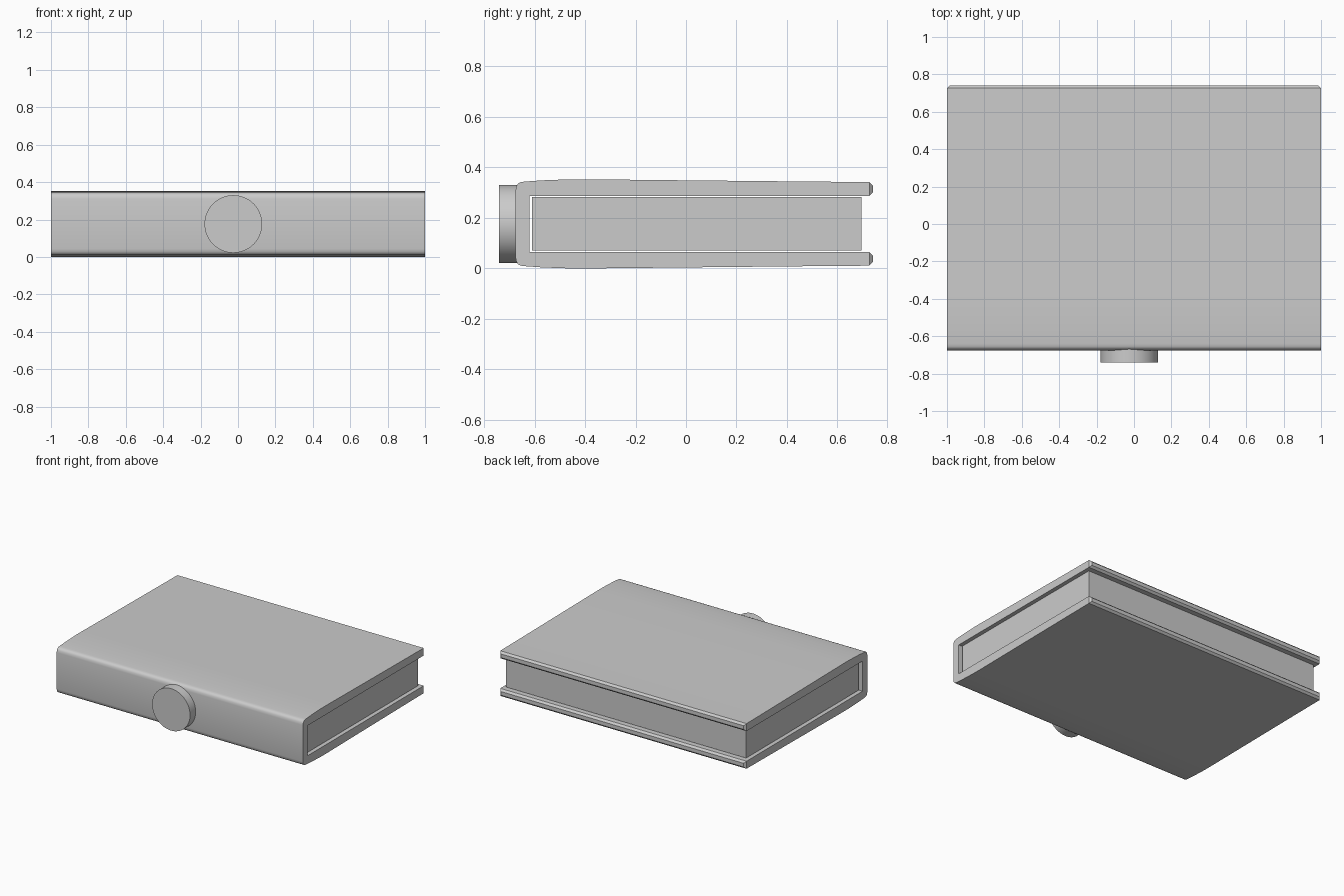
import bpy, bmesh, math

if "Cube" in bpy.data.objects:
    bpy.data.objects.remove(bpy.data.objects["Cube"])

MID = 0.1765


def finish(bm, name, angle=35):
    bmesh.ops.recalc_face_normals(bm, faces=bm.faces)
    mesh = bpy.data.meshes.new(name)
    bm.to_mesh(mesh)
    bm.free()
    ob = bpy.data.objects.new(name, mesh)
    bpy.context.collection.objects.link(ob)
    bpy.ops.object.select_all(action='DESELECT')
    ob.select_set(True)
    bpy.context.view_layer.objects.active = ob
    bpy.ops.object.shade_smooth_by_angle(angle=math.radians(angle))
    return ob


# Cover: upper half of the C-shaped section (y, z), mirrored about mid height
outer = [(-0.675, 0.31), (-0.672, 0.326), (-0.665, 0.337), (-0.655, 0.342),
         (-0.64, 0.344), (-0.57, 0.349), (-0.46, 0.353), (-0.38, 0.353),
         (-0.1, 0.35), (0.2, 0.347), (0.5, 0.344), (0.74, 0.342)]
inner = [(0.74, 0.287), (-0.62, 0.287)]
half = outer + inner
flip = [(y, 2 * MID - z) for y, z in reversed(half)]
bm = bmesh.new()
section = bm.faces.new([bm.verts.new((-1, y, z)) for y, z in half + flip])
ext = bmesh.ops.extrude_face_region(bm, geom=[section])
bmesh.ops.translate(bm, vec=(2, 0, 0),
                    verts=[g for g in ext['geom'] if isinstance(g, bmesh.types.BMVert)])
bm.normal_update()
# Chamfered fore edges
tips = [e for e in bm.edges if all(v.co.y > 0.73 for v in e.verts)]
bmesh.ops.bevel(bm, geom=tips, offset=0.014, segments=1, affect='EDGES', profile=0.5)
finish(bm, "cover")

# Page block, slightly inset from the cover ends
bm = bmesh.new()
bmesh.ops.create_cube(bm, size=1)
for v in bm.verts:
    v.co.x *= 1.95
    v.co.y = -0.61 if v.co.y < 0 else 0.695
    v.co.z = MID + v.co.z * 0.212
finish(bm, "page_block")

# Round medallion on the spine
bpy.ops.mesh.primitive_cylinder_add(vertices=64, radius=0.154, depth=0.075,
                                    location=(-0.025, -0.7025, 0.176),
                                    rotation=(math.pi / 2, 0, 0))
disc = bpy.context.object
disc.name = "spine_medallion"
bpy.ops.object.shade_smooth_by_angle(angle=math.radians(35))
